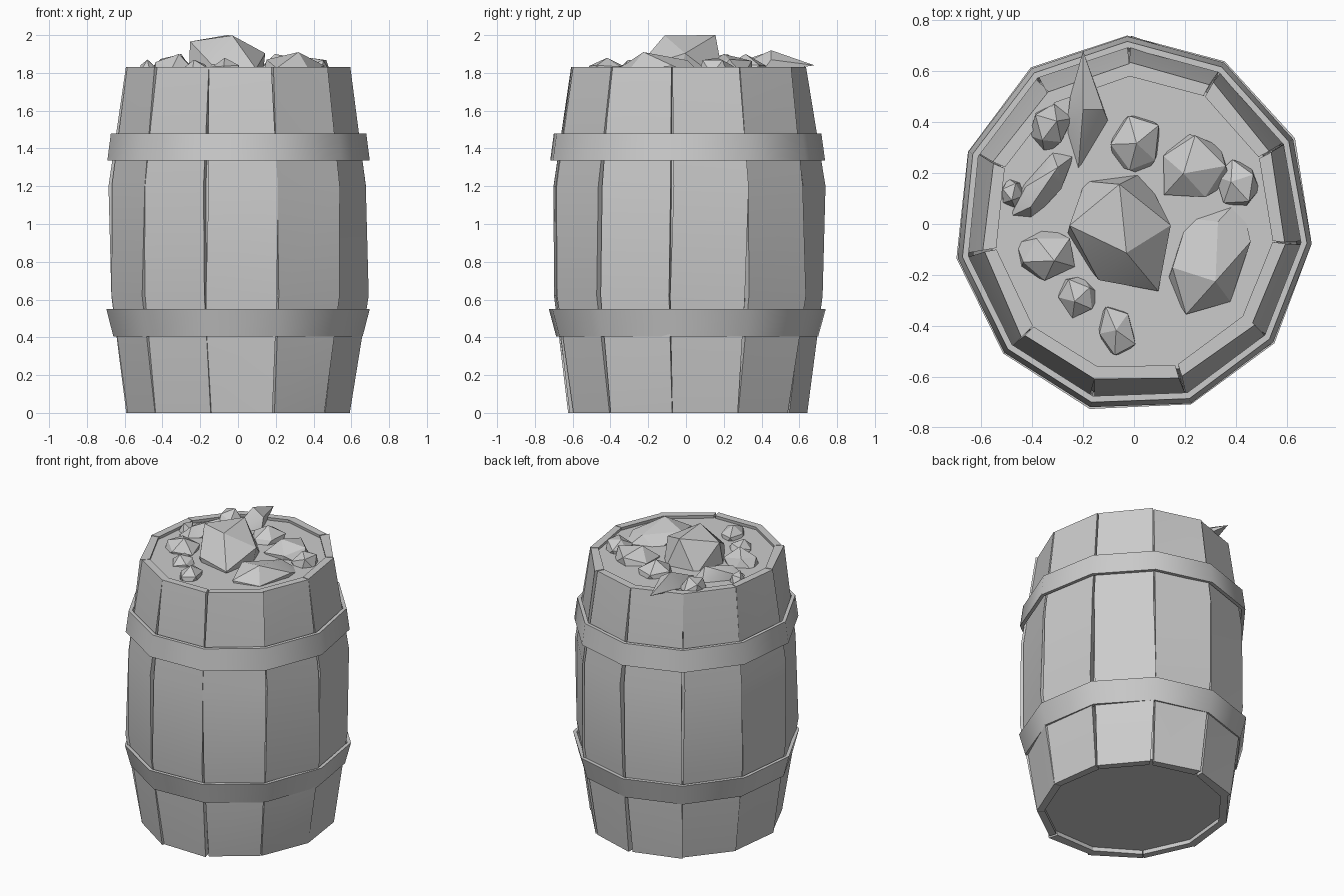
import bpy, bmesh, math, random
from mathutils import Matrix, Vector

cube = bpy.data.objects.get("Cube")
if cube:
    bpy.data.objects.remove(cube, do_unlink=True)
random.seed(4)

grey = bpy.data.materials.new("plain grey")
grey.use_nodes = True
grey.diffuse_color = (0.6, 0.6, 0.6, 1)
grey.node_tree.nodes["Principled BSDF"].inputs["Base Color"].default_value = (0.6, 0.6, 0.6, 1)

COUNT = 11
STEP = 360 / COUNT
START = -6
PROFILE = [(0, 0.63), (0.62, 0.72), (1.2, 0.72), (1.83, 0.63)]


def ring_point(angle, radius, z):
    a = math.radians(angle)
    return Vector((0.945 * radius * math.cos(a), radius * math.sin(a), z))


def finish(bm, name, angle=15):
    bmesh.ops.recalc_face_normals(bm, faces=bm.faces)
    mesh = bpy.data.meshes.new(name)
    bm.to_mesh(mesh)
    bm.free()
    obj = bpy.data.objects.new(name, mesh)
    bpy.context.collection.objects.link(obj)
    mesh.materials.append(grey)
    bpy.ops.object.select_all(action="DESELECT")
    obj.select_set(True)
    bpy.context.view_layer.objects.active = obj
    bpy.ops.object.shade_smooth_by_angle(angle=math.radians(angle))
    return obj


def skin(bm, loops, closed):
    """Join equal loops of vertices; cap the ends unless closed."""
    size = len(loops[0])
    pairs = list(zip(loops, loops[1:]))
    if closed:
        pairs.append((loops[-1], loops[0]))
    for low, high in pairs:
        for i in range(size):
            j = (i + 1) % size
            bm.faces.new((low[i], low[j], high[j], high[i]))
    if not closed:
        bm.faces.new(loops[0])
        bm.faces.new(loops[-1])


# Staves: slightly twisted planks, each far edge standing a little proud
for n in range(COUNT):
    bm = bmesh.new()
    loops = []
    for z, radius in PROFILE:
        a = START + n * STEP + random.uniform(-1, 1)
        b = START + (n + 1) * STEP + random.uniform(-1.5, 0.5)
        proud = random.uniform(0, 0.02)
        corners = [(a, radius), (b, radius + proud),
                   (b, radius - 0.05), (a, radius - 0.05)]
        loops.append([bm.verts.new(ring_point(t, r, z)) for t, r in corners])
    skin(bm, loops, False)
    bmesh.ops.triangulate(bm, faces=bm.faces, quad_method="FIXED")
    finish(bm, f"stave_{n + 1}")

# Filling: solid core closing the barrel just inside both rims
bm = bmesh.new()
loops = []
for z, radius in [(0.03, 0.6), (0.62, 0.68), (1.2, 0.68), (1.81, 0.6)]:
    loops.append([bm.verts.new(ring_point(START + i * STEP, radius, z)) for i in range(COUNT)])
skin(bm, loops, False)
finish(bm, "filling")


# Hoops: thin flared bands
def hoop(name, bottom, top, low_radius, high_radius):
    bm = bmesh.new()
    section = [(low_radius, bottom), (high_radius, top),
               (high_radius - 0.025, top), (low_radius - 0.025, bottom)]
    loops = []
    for i in range(COUNT):
        wobble = random.uniform(-0.005, 0.005)
        loops.append([bm.verts.new(ring_point(START + i * STEP, r + wobble, z)) for r, z in section])
    skin(bm, loops, True)
    finish(bm, name, 35)


hoop("lower_hoop", 0.405, 0.55, 0.705, 0.745)
hoop("upper_hoop", 1.335, 1.48, 0.74, 0.72)

# Stones: x, y, half width, half length, turn, top height
STONES = [
    (-.06, -.03, .21, .25, 20, 2), (.3, -.15, .16, .26, -25, 1.91),
    (.24, .22, .15, .14, 0, 1.9), (.01, .31, .11, .13, 0, 1.9),
    (.41, .16, .09, .1, 30, 1.88), (-.33, .38, .08, .1, -10, 1.9),
    (-.36, .15, .07, .18, -40, 1.9), (-.48, .12, .05, .06, 0, 1.87),
    (-.35, -.12, .12, .1, 0, 1.9), (-.22, -.28, .08, .09, 30, 1.87),
    (-.07, -.42, .08, .11, 10, 1.88),
]
for n, (x, y, wide, long, turn, top) in enumerate(STONES):
    bm = bmesh.new()
    bmesh.ops.create_icosphere(bm, subdivisions=1, radius=1)
    bmesh.ops.rotate(bm, verts=bm.verts, matrix=Matrix.Rotation(n * 0.9 + 0.4, 3, "X"))
    for v in bm.verts:
        v.co *= random.uniform(0.9, 1.15)
    peak = max(v.co.z for v in bm.verts)
    for v in bm.verts:
        v.co = Vector((v.co.x * wide, v.co.y * long, v.co.z / peak * (top - 1.8)))
    bmesh.ops.rotate(bm, verts=bm.verts, matrix=Matrix.Rotation(math.radians(turn), 3, "Z"))
    bmesh.ops.translate(bm, verts=bm.verts, vec=(x, y, 1.8))
    finish(bm, f"stone_{n + 1}", 25)

# Long shard leaning out over the back rim
bm = bmesh.new()
for co in [(-.27, .34, 1.79), (-.22, .2, 1.8), (-.1, .4, 1.8), (-.12, .45, 1.87),
           (-.2, .45, 1.92), (-.2, .68, 1.84), (-.25, .5, 1.83)]:
    bm.verts.new(co)
bmesh.ops.convex_hull(bm, input=bm.verts)
finish(bm, "long_shard", 25)
